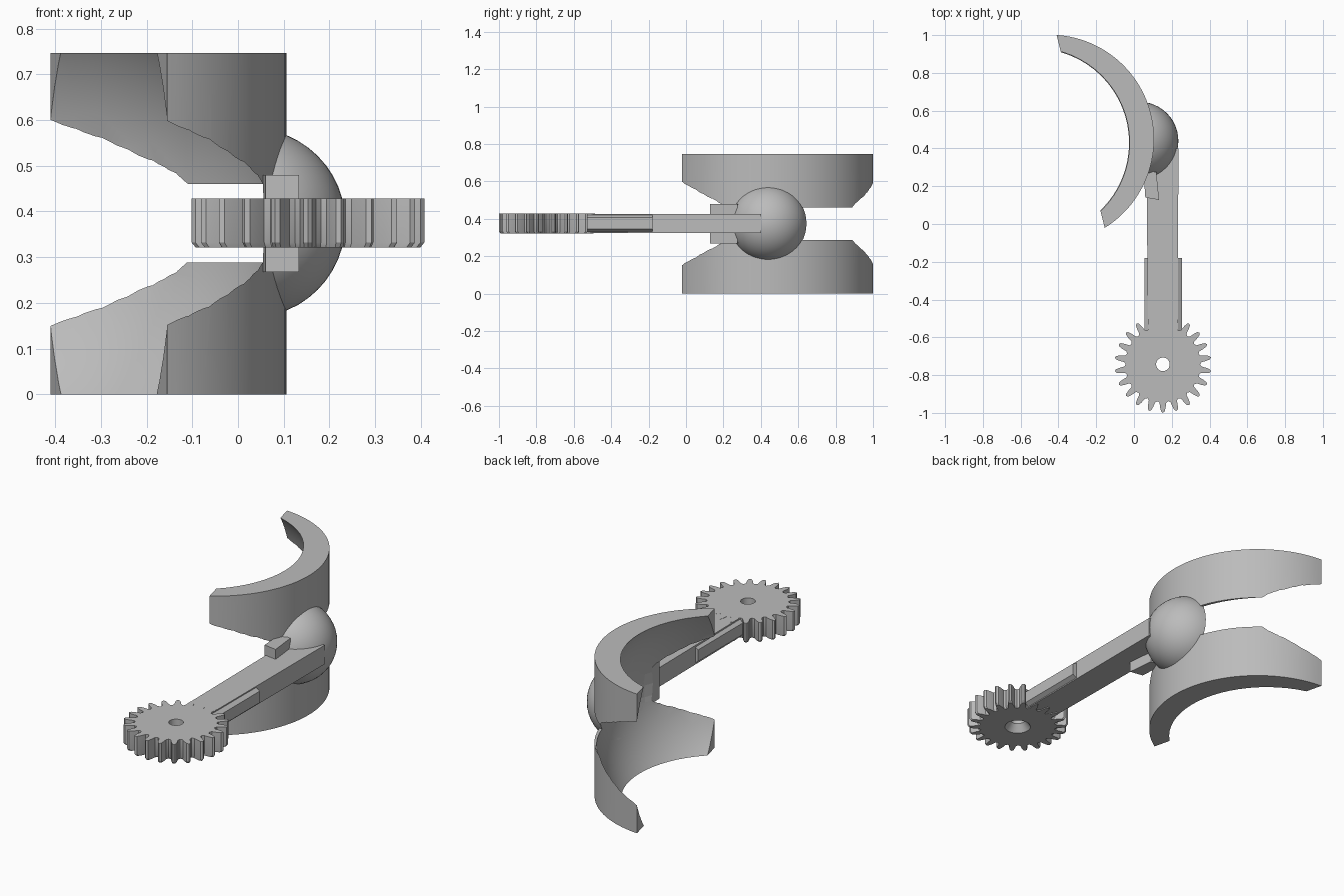
import bpy, bmesh, math
from mathutils import Vector

default = bpy.data.objects.get("Cube")
if default:
    bpy.data.objects.remove(default, do_unlink=True)

gray = bpy.data.materials.new("plain gray")
gray.use_nodes = True
gray.diffuse_color = (0.5, 0.5, 0.5, 1)
gray.node_tree.nodes["Principled BSDF"].inputs["Base Color"].default_value = (0.5, 0.5, 0.5, 1)

MID = 0.375           # height of the middle plane


def finish(name, bm):
    bmesh.ops.recalc_face_normals(bm, faces=bm.faces)
    mesh = bpy.data.meshes.new(name)
    bm.to_mesh(mesh)
    bm.free()
    ob = bpy.data.objects.new(name, mesh)
    mesh.materials.append(gray)
    bpy.context.collection.objects.link(ob)
    return ob


def loft(name, sections):
    """Solid through matching loops of points, capped at both ends."""
    bm = bmesh.new()
    loops = [[bm.verts.new(p) for p in s] for s in sections]
    for a, b in zip(loops, loops[1:]):
        for i in range(len(a)):
            j = (i + 1) % len(a)
            bm.faces.new((a[i], a[j], b[j], b[i]))
    bm.faces.new(loops[0])
    bm.faces.new(loops[-1])
    return finish(name, bm)


def prism(name, outline, z0, z1):
    return loft(name, [[(x, y, z) for x, y in outline] for z in (z0, z1)])


def ball(name, centre, radius, segs, rings):
    bm = bmesh.new()
    bmesh.ops.create_uvsphere(bm, u_segments=segs, v_segments=rings, radius=radius)
    bmesh.ops.translate(bm, verts=bm.verts, vec=centre)
    return finish(name, bm)


def circle(cx, cy, r, z, n=32):
    return [(cx + r * math.cos(math.tau * i / n), cy + r * math.sin(math.tau * i / n), z)
            for i in range(n)]


def cut(ob, *cutters):
    bpy.context.view_layer.objects.active = ob
    for c in cutters:
        mod = ob.modifiers.new("cut", 'BOOLEAN')
        mod.operation, mod.solver, mod.object = 'DIFFERENCE', 'EXACT', c
        bpy.ops.object.modifier_apply(modifier=mod.name)


def smooth(ob, angle=30):
    bpy.ops.object.select_all(action='DESELECT')
    ob.select_set(True)
    bpy.context.view_layer.objects.active = ob
    bpy.ops.object.shade_smooth_by_angle(angle=math.radians(angle))


# Helper solids: hollow sphere and the slot between both jaws
hollow = ball("hollow_cutter", (-0.525, 0.43, MID), 0.625, 64, 32)
slot = prism("slot_cutter", [(-1, -1), (1, -1), (1, 2), (-1, 2)], 0.288, 0.46)

# Curved jaws: chord-cut cylinder, hollowed by the sphere and split by the slot
cx, cy, r = -0.447, 0.449, 0.553
a0 = math.atan2(-0.02 - cy, -0.155 - cx)
a1 = math.atan2(1.0 - cy, -0.41 - cx)
arc = [(cx + r * math.cos(a0 + (a1 - a0) * i / 56),
        cy + r * math.sin(a0 + (a1 - a0) * i / 56)) for i in range(57)]
jaws = prism("curved_jaws", arc, 0, 0.746)
cut(jaws, hollow, slot)
smooth(jaws)

# Ball joint behind the jaws, trimmed by the hollow
joint = ball("ball_joint", (0.028, 0.44, MID), 0.207, 48, 24)
cut(joint, hollow)
smooth(joint)

# Straight arm
arm = prism("arm", [(0.075, -0.6), (0.232, -0.6), (0.235, 0.4), (0.065, 0.4)], 0.325, 0.427)
cut(arm, hollow)

# Bevelled side rails on the arm
for name, inner, outer in (("right_rail", 0.08, 0.055), ("left_rail", 0.228, 0.255)):
    ends = [[(inner, y, 0.328), (outer, y, 0.345), (outer, y, 0.407), (inner, y, 0.424)]
            for y in (-0.59, -0.18)]
    loft(name, ends)

# Stop peg through the arm
peg = prism("stop_peg", [(0.06, 0.14), (0.133, 0.128), (0.118, 0.275), (0.05, 0.285)], 0.268, 0.48)
cut(peg, hollow)

# Gear with rounded teeth, bevelled lower rim and countersunk hole
GX, GY, TEETH = 0.153, -0.743, 22
tooth = [(-0.5, 0.197), (-0.3, 0.205), (-0.22, 0.23), (-0.13, 0.25),
         (0, 0.257), (0.13, 0.25), (0.22, 0.23), (0.3, 0.205)]
gear_outline = []
for k in range(TEETH):
    for t, rad in tooth:
        a = -math.pi / 2 + math.tau * (k + t) / TEETH
        gear_outline.append(Vector((rad * math.cos(a), rad * math.sin(a))))
gear = loft("gear", [[(GX + p.x * s, GY + p.y * s, z) for p in gear_outline]
                     for z, s in ((0.321, 0.965), (0.332, 1), (0.428, 1))])
bore = loft("bore_cutter", [circle(GX, GY, rad, z) for rad, z in
                            ((0.07, 0.315), (0.036, 0.36), (0.036, 0.5))])
cut(gear, bore)
smooth(gear)

for helper in (hollow, slot, bore):
    bpy.data.objects.remove(helper, do_unlink=True)
